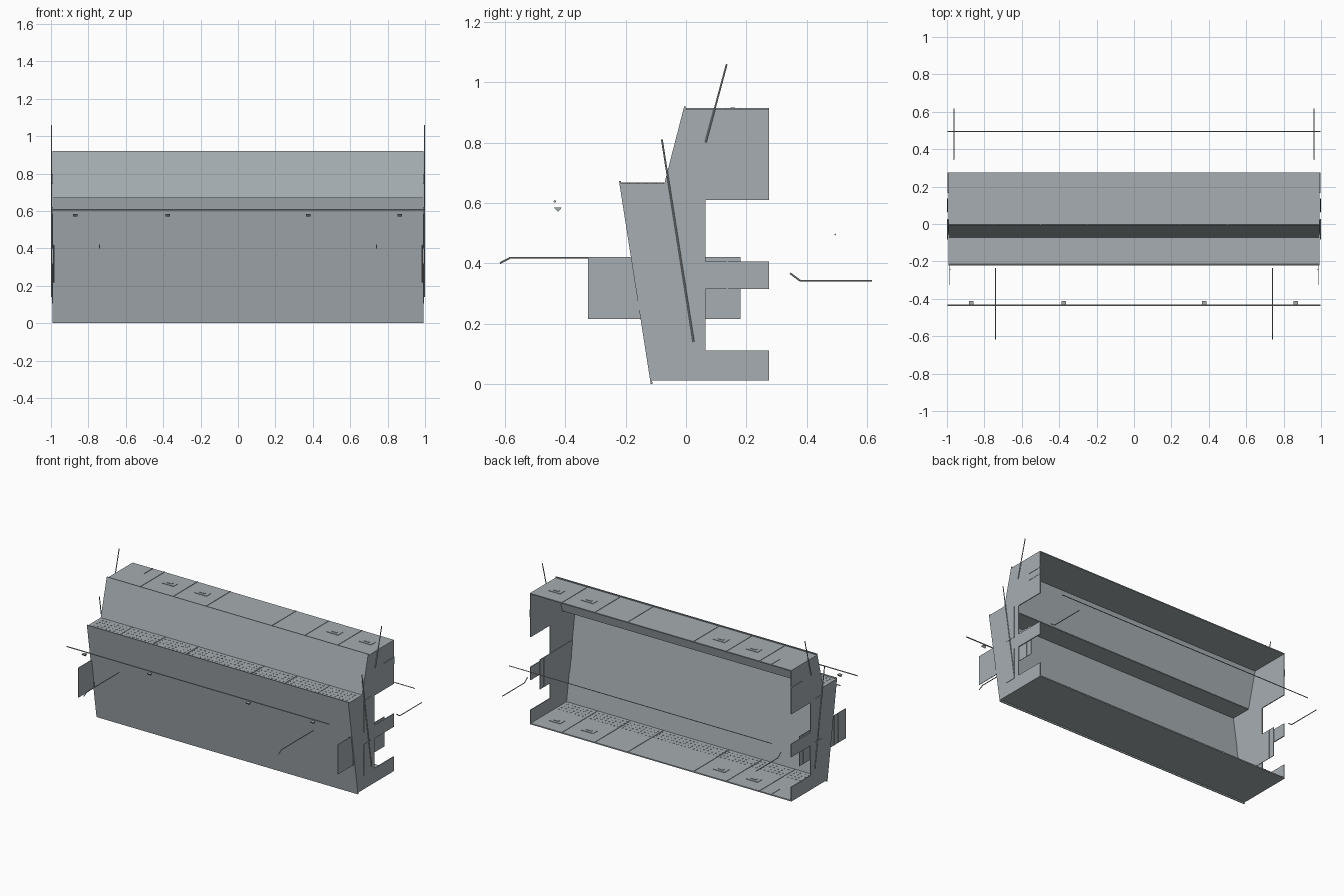
import bpy, bmesh
from mathutils import Vector

grey = bpy.data.materials.new("hull_grey")
grey.diffuse_color = (0.38, 0.42, 0.44, 1)


def finish(name, bm):
    bmesh.ops.recalc_face_normals(bm, faces=bm.faces)
    mesh = bpy.data.meshes.new(name)
    bm.to_mesh(mesh)
    bm.free()
    mesh.materials.append(grey)
    ob = bpy.data.objects.new(name, mesh)
    bpy.context.collection.objects.link(ob)
    return ob


def add_prism(bm, pts, x0, x1):
    """Extrude a (y, z) outline from x0 to x1."""
    face = bm.faces.new([bm.verts.new((x0, y, z)) for y, z in pts])
    out = bmesh.ops.extrude_face_region(bm, geom=[face])
    new = [v for v in out["geom"] if isinstance(v, bmesh.types.BMVert)]
    bmesh.ops.translate(bm, verts=new, vec=(x1 - x0, 0, 0))


def add_box(bm, x0, x1, y0, y1, z0, z1):
    add_prism(bm, [(y0, z0), (y1, z0), (y1, z1), (y0, z1)], x0, x1)


def prism(name, pts, x0, x1):
    bm = bmesh.new()
    add_prism(bm, pts, x0, x1)
    return finish(name, bm)


def boxes(name, items):
    bm = bmesh.new()
    for b in items:
        add_box(bm, *b)
    return finish(name, bm)


def rod(name, pts, r):
    """Thin six-sided rod along a polyline."""
    bm = bmesh.new()
    for a, b in zip(pts, pts[1:]):
        a, b = Vector(a), Vector(b)
        d = b - a
        m = d.to_track_quat('Z', 'Y').to_matrix().to_4x4()
        m.translation = (a + b) / 2
        bmesh.ops.create_cone(bm, cap_ends=True, segments=6, radius1=r,
                              radius2=r, depth=d.length, matrix=m)
    return finish(name, bm)


W = 0.993   # half length of the shell
T = 0.006   # plate thickness

# Long plates: leaning front, ledge, upper front, roof and floor
prism("front_plate", [(-0.117, 0), (-0.222, 0.672), (-0.222 + T, 0.672), (-0.117 + T, 0)], -W, W)
prism("ledge", [(-0.218, 0.658), (-0.07, 0.658), (-0.07, 0.665), (-0.218, 0.665)], -W, W)
prism("upper_front_plate", [(-0.073, 0.66), (-0.006, 0.92), (-0.006 + T, 0.92), (-0.073 + T, 0.66)], -W, W)
prism("roof", [(-0.008, 0.904), (0.275, 0.904), (0.275, 0.911), (-0.008, 0.911)], -W, W)
prism("floor", [(-0.116, 0.011), (0.275, 0.011), (0.275, 0.019), (-0.116, 0.019)], -W, W)

# End walls with two notches open to the back
end_outline = [(-0.118, 0.011), (0.275, 0.011), (0.275, 0.11), (0.065, 0.11),
               (0.065, 0.315), (0.275, 0.315), (0.275, 0.405), (0.065, 0.405),
               (0.065, 0.61), (0.275, 0.61), (0.275, 0.908), (-0.008, 0.908),
               (-0.072, 0.663), (-0.22, 0.663)]
for side, s in (("left", -1), ("right", 1)):
    prism(side + "_end_wall", end_outline, s * (W - T), s * W)
    # Door and hatch panels on the end wall
    boxes(side + "_end_panels", [
        (s * W, s * (W + 0.002), -0.055, 0.025, 0.40, 0.62),
        (s * W, s * (W + 0.002), -0.055, 0.025, 0.105, 0.32),
        (s * W, s * (W + 0.002), 0.165, 0.275, 0.745, 0.79),
        (s * (W - 0.004), s * (W + 0.004), 0.165, 0.275, 0.79, 0.796)])
    # Upright fin passing through the shell, with ribs
    boxes(side + "_fin", [(s * 0.984, s * 0.987, -0.325, 0.18, 0.215, 0.42)]
          + [(s * 0.982, s * 0.989, y - 0.002, y + 0.002, 0.217, 0.418)
             for y in (-0.243, -0.2, -0.158, 0.137)])
    # Slanted rods on the ends
    rod(side + "_long_rod", [(s * 0.997, -0.08, 0.81), (s * 0.997, 0.025, 0.14)], 0.003)
    rod(side + "_antenna", [(s * 0.997, 0.065, 0.80), (s * 0.997, 0.135, 1.06)], 0.003)
    # Bent rods reaching forward and backward
    rod(side + "_front_rod", [(s * 0.74, -0.617, 0.40), (s * 0.74, -0.583, 0.418),
                              (s * 0.74, -0.235, 0.418)], 0.003)
    rod(side + "_back_rod", [(s * 0.963, 0.345, 0.367), (s * 0.963, 0.378, 0.342),
                             (s * 0.963, 0.617, 0.342)], 0.003)

# Long horizontal rails in front and behind
rod("front_rail", [(-0.997, -0.435, 0.605), (0.997, -0.435, 0.605)], 0.004)
rod("back_rail", [(-0.997, 0.495, 0.495), (0.997, 0.495, 0.495)], 0.003)

# Small wedge lamps below the front rail
for x in (-0.87, -0.375, 0.375, 0.865):
    prism("lamp", [(-0.438, 0.584), (-0.412, 0.584), (-0.424, 0.57)], x - 0.012, x + 0.012)

# Seam strips across roof, ledge and floor
seams = [s * x for x in (0.25, 0.5, 0.75) for s in (-1, 1)]
boxes("seam_strips", [(x - 0.002, x + 0.002, y0, y1, z, z + 0.003) for x in seams
                      for y0, y1, z in ((0, 0.275, 0.911), (-0.215, -0.073, 0.665),
                                        (-0.11, 0.275, 0.019))])

# Hatch plates with raised handles on roof and floor
hatches = []
for z in (0.911, 0.019):
    for x in (-0.625, -0.375, 0.625, 0.875):
        hatches.append((x - 0.045, x + 0.045, 0.13, 0.18, z, z + 0.003))
        hatches.append((x - 0.02, x + 0.02, 0.148, 0.162, z + 0.003, z + 0.006))
    hatches.append((-0.842, -0.838, 0.18, 0.275, z, z + 0.003))
boxes("hatches", hatches)

# Tread studs along the walkways
boxes("tread_studs", [(x - 0.004, x + 0.004, y - 0.004, y + 0.004, z, z + 0.002)
                      for y0, z in ((-0.19, 0.665), (-0.085, 0.019))
                      for y in (y0, y0 + 0.03, y0 + 0.06, y0 + 0.09)
                      for x in (-0.96 + 0.03 * i for i in range(65))])
